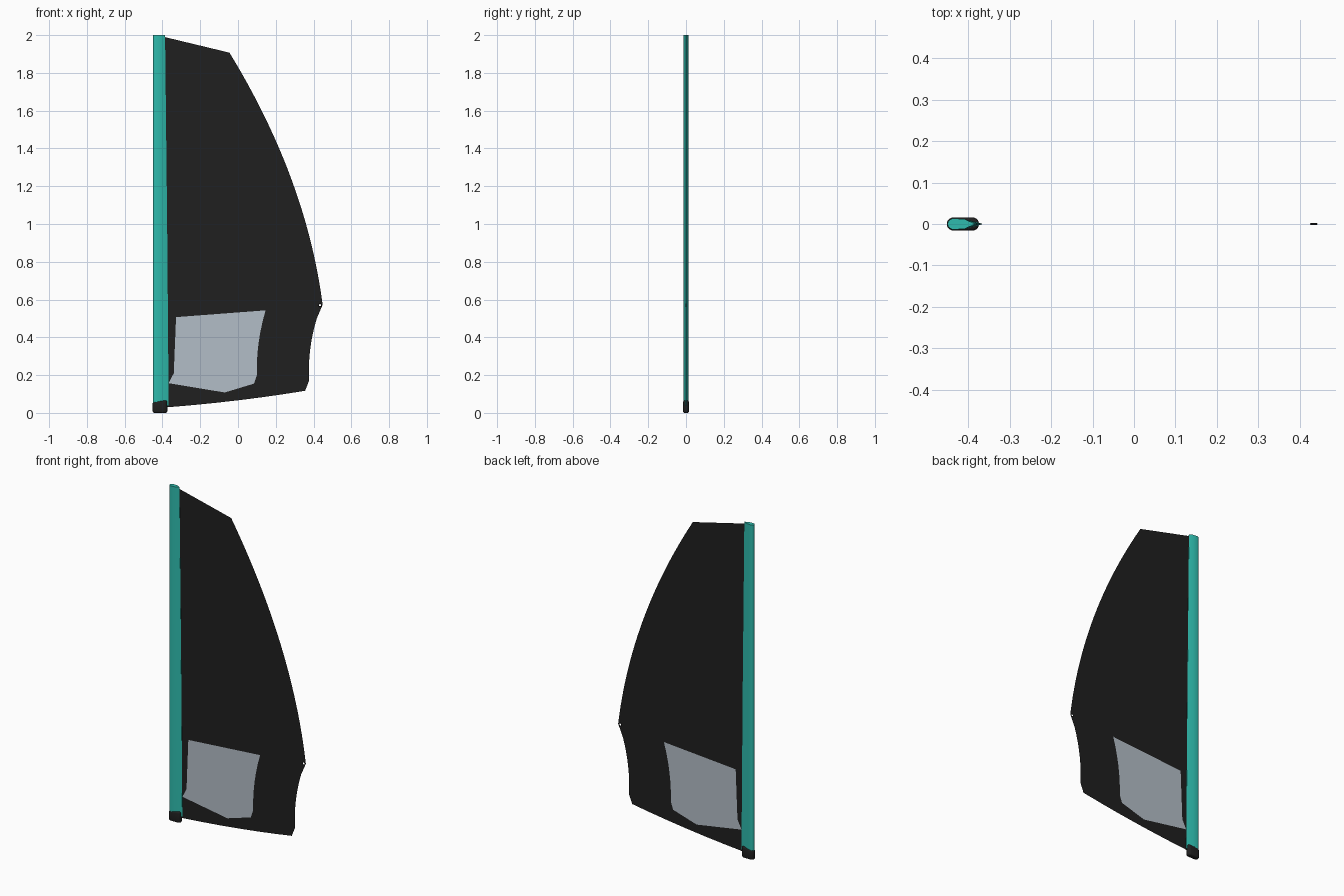
import bpy, bmesh, math
from mathutils import Vector

if "Cube" in bpy.data.objects:
    bpy.data.objects.remove(bpy.data.objects["Cube"])


def material(name, rgb):
    m = bpy.data.materials.new(name)
    m.diffuse_color = (*rgb, 1)
    m.use_nodes = True
    m.node_tree.nodes["Principled BSDF"].inputs["Base Color"].default_value = m.diffuse_color
    return m


BLACK = material("sail black", (0.014, 0.014, 0.014))
TEAL = material("sleeve teal", (0.028, 0.50, 0.42))
CLEAR = material("window grey", (0.45, 0.51, 0.57))


def finish(bm, name, mats, angle=None):
    mesh = bpy.data.meshes.new(name)
    bm.to_mesh(mesh)
    bm.free()
    ob = bpy.data.objects.new(name, mesh)
    bpy.context.collection.objects.link(ob)
    for m in mats:
        mesh.materials.append(m)
    if angle:
        bpy.ops.object.select_all(action='DESELECT')
        ob.select_set(True)
        bpy.context.view_layer.objects.active = ob
        bpy.ops.object.shade_smooth_by_angle(angle=math.radians(angle))
    return ob


def bezier(a, b, c, n):
    a, b, c = Vector(a), Vector(b), Vector(c)
    return [tuple(a * (1 - t) ** 2 + b * 2 * t * (1 - t) + c * t * t)
            for t in (i / n for i in range(n + 1))]


# Sail outline (x, z): head, curved leech, hollow lower leech, foot
clew = (0.434, 0.57)
outline = [(-0.41, 0.03), (-0.41, 1.995)]
outline += bezier((-0.045, 1.907), (0.362, 1.24), (0.448, 0.572), 24)
outline += bezier((0.417, 0.50), (0.368, 0.34), (0.376, 0.17), 8)
outline += bezier((0.355, 0.117), (0.01, 0.06), (-0.37, 0.03), 6)

# Window outline
window = [(-0.34, 0.21), (-0.328, 0.507)]
window += bezier((0.146, 0.543), (0.095, 0.37), (0.10, 0.20), 6)
window += [(0.085, 0.155), (-0.07, 0.108), (-0.367, 0.157)]

# Eyelet hole at the clew
hole = [(clew[0] + 0.006 * math.cos(i * math.tau / 12),
         clew[1] + 0.006 * math.sin(i * math.tau / 12)) for i in range(12)]

# Sail cloth with window and eyelet cut out, then the window filled
bm = bmesh.new()
loops = []
for pts in (outline, window, hole):
    vs = [bm.verts.new((x, 0, z)) for x, z in pts]
    loops.append(vs)
    for i, v in enumerate(vs):
        bm.edges.new((vs[i - 1], v))
bmesh.ops.triangle_fill(bm, use_beauty=True, edges=bm.edges[:], normal=(0, -1, 0))
pane = bm.faces.new(loops[1])
pane.material_index = 1
finish(bm, "sail", [BLACK, CLEAR])


# Mast sleeve: teardrop section, with a tail that widens toward the foot
def section(tail):
    nose = [(-0.434 - 0.016 * math.sin(a), 0.0135 * math.cos(a))
            for a in (math.pi * i / 12 for i in range(13))]
    return [(tail, 0.001), (-0.408, 0.0115)] + nose + [(-0.408, -0.0115), (tail, -0.001)]


bm = bmesh.new()
rings = []
for z, tail in ((0.04, -0.367), (1.0, -0.375), (2.0, -0.386)):
    rings.append([bm.verts.new((x, y, z)) for x, y in section(tail)])
for lo, hi in zip(rings, rings[1:]):
    for i in range(len(lo)):
        bm.faces.new((lo[i - 1], lo[i], hi[i], hi[i - 1]))
bm.faces.new(rings[0])
bm.faces.new(rings[-1])
bmesh.ops.recalc_face_normals(bm, faces=bm.faces[:])
finish(bm, "mast_sleeve", [TEAL], 30)

# Mast foot: rounded stadium block under the sleeve
bm = bmesh.new()
low = []
for cx, start in ((-0.39, -math.pi / 2), (-0.436, math.pi / 2)):
    for i in range(9):
        a = start + math.pi * i / 8
        low.append(bm.verts.new((cx + 0.016 * math.cos(a), 0.016 * math.sin(a), 0)))
base = bm.faces.new(low)
ext = bmesh.ops.extrude_face_region(bm, geom=[base])
for v in (g for g in ext["geom"] if isinstance(g, bmesh.types.BMVert)):
    v.co.z = 0.063 + (v.co.x + 0.413) * 0.12
bmesh.ops.recalc_face_normals(bm, faces=bm.faces[:])
foot = finish(bm, "mast_foot", [BLACK])
bev = foot.modifiers.new("rounding", 'BEVEL')
bev.width = 0.009
bev.segments = 3
bev.limit_method = 'ANGLE'
bev.angle_limit = math.radians(50)
for p in foot.data.polygons:
    p.use_smooth = True

# Clew eyelet ring
bpy.ops.mesh.primitive_torus_add(major_radius=0.0075, minor_radius=0.002,
                                 major_segments=20, minor_segments=8,
                                 location=(clew[0], 0, clew[1]),
                                 rotation=(math.pi / 2, 0, 0))
ring = bpy.context.object
ring.name = "clew_eyelet"
ring.data.materials.append(BLACK)
bpy.ops.object.shade_smooth()
